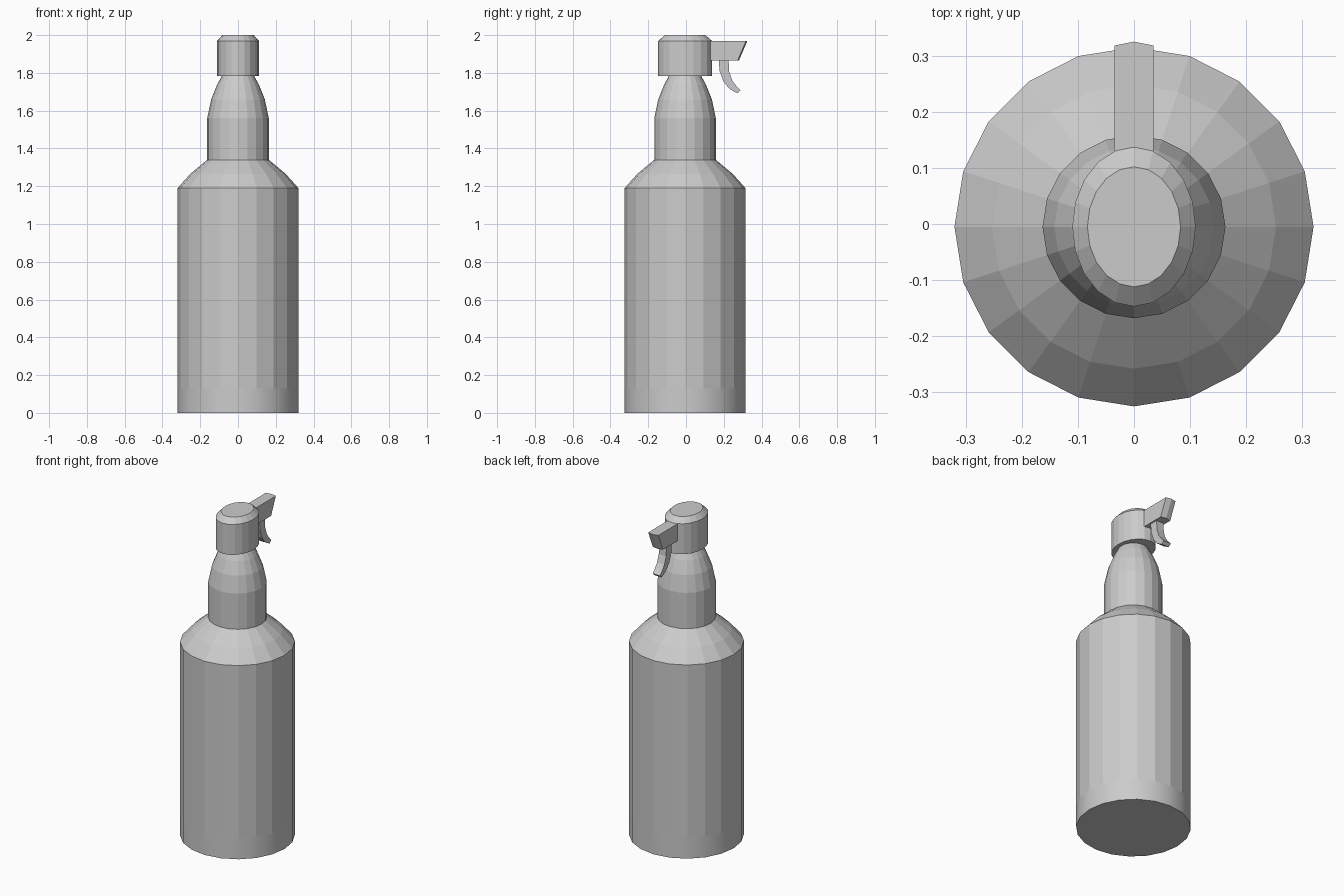
import bpy, bmesh
from math import cos, sin, pi

if "Cube" in bpy.data.objects:
    bpy.data.objects.remove(bpy.data.objects["Cube"])

CY = -0.005   # axis of the bottle
SIDES = 20


def finish(name, bm, smooth_below=None):
    bmesh.ops.recalc_face_normals(bm, faces=bm.faces)
    if smooth_below is not None:
        for f in bm.faces:
            f.smooth = f.calc_center_median().z < smooth_below and abs(f.normal.z) < 0.5
    me = bpy.data.meshes.new(name)
    bm.to_mesh(me)
    bm.free()
    ob = bpy.data.objects.new(name, me)
    bpy.context.collection.objects.link(ob)
    return ob


def lathe(name, rings, smooth_below=None):
    """Closed stack of elliptical rings (rx, ry, z)."""
    bm = bmesh.new()
    loops = [[bm.verts.new((rx * cos(2 * pi * i / SIDES), CY + ry * sin(2 * pi * i / SIDES), z))
              for i in range(SIDES)] for rx, ry, z in rings]
    for a, b in zip(loops, loops[1:]):
        for i in range(SIDES):
            j = (i + 1) % SIDES
            bm.faces.new((a[i], a[j], b[j], b[i]))
    bm.faces.new(loops[0][::-1])
    bm.faces.new(loops[-1])
    return finish(name, bm, smooth_below)


def strip(name, pairs, xs):
    """Side-view strip of (y, z) point pairs extruded across xs; xs holds (x, tip shift)."""
    bm = bmesh.new()
    grid = []
    for x, tip in xs:
        last = len(pairs) - 1
        grid.append([[bm.verts.new((x, y + (tip if k == last else 0), z)) for y, z in p]
                     for k, p in enumerate(pairs)])
    n = len(pairs)
    for side in (grid[0], grid[-1]):
        for k in range(n - 1):
            bm.faces.new((side[k][0], side[k + 1][0], side[k + 1][1], side[k][1]))
    for g, h in zip(grid, grid[1:]):
        for k in range(n - 1):
            for e in (0, 1):
                bm.faces.new((g[k][e], g[k + 1][e], h[k + 1][e], h[k][e]))
        for k in (0, n - 1):
            bm.faces.new((g[k][0], g[k][1], h[k][1], h[k][0]))
    return finish(name, bm)


# bottle body, shoulder and neck
profile = [(0.32, 0), (0.32, 0.13), (0.32, 1.19), (0.253, 1.265), (0.163, 1.34),
           (0.163, 1.56), (0.142, 1.66), (0.112, 1.735), (0.085, 1.785)]
lathe("bottle", [(r, r, z) for r, z in profile], smooth_below=0.13)

# oval spray cap
lathe("cap", [(0.11, 0.142, 1.783), (0.11, 0.142, 1.97), (0.083, 0.107, 2.0)])

# nozzle with a slightly pointed front
strip("nozzle", [((0.11, 1.865), (0.11, 1.97)), ((0.273, 1.865), (0.318, 1.97))],
      [(-0.0345, 0), (0, 0.007), (0.0345, 0)])

# curved trigger
strip("trigger", [((0.173, 1.87), (0.225, 1.87)), ((0.178, 1.81), (0.229, 1.805)),
                  ((0.198, 1.755), (0.245, 1.76)), ((0.228, 1.717), (0.263, 1.735)),
                  ((0.271, 1.692), (0.288, 1.708))],
      [(-0.025, 0), (0.025, 0)])
